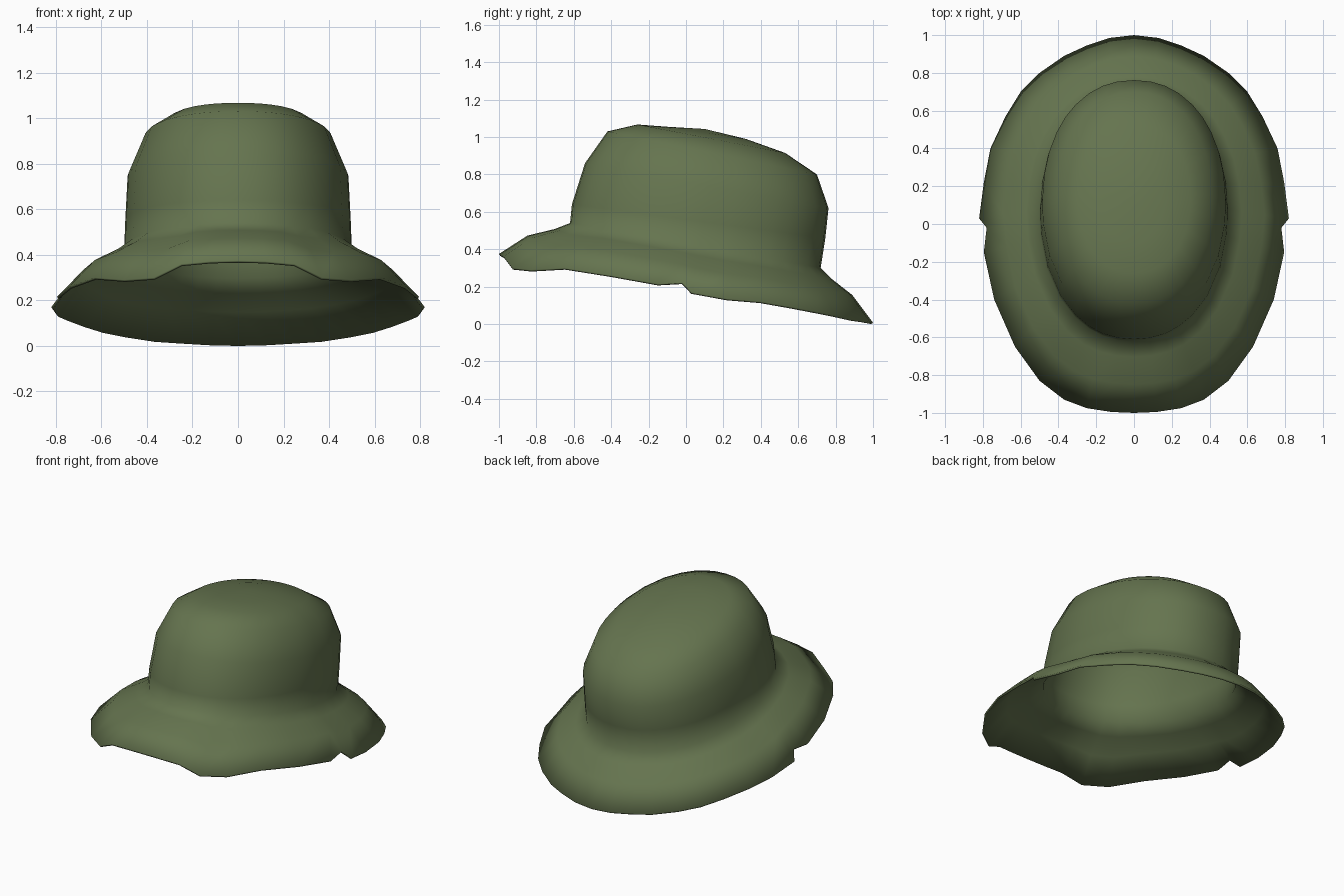
import bpy, bmesh, math

if "Cube" in bpy.data.objects:
    bpy.data.objects.remove(bpy.data.objects["Cube"])

# Half outline of the brim edge, front to back: x, y, z
RIM = [(0, -1, .375), (.12, -.995, .372), (.25, -.975, .36), (.37, -.93, .30),
       (.5, -.83, .29), (.63, -.65, .30), (.74, -.4, .26), (.795, -.15, .215),
       (.78, -.02, .222), (.82, .03, .17), (.795, .22, .135), (.76, .4, .12),
       (.68, .57, .09), (.6, .7, .065), (.5, .8, .045), (.37, .89, .025),
       (.25, .945, .017), (.13, .985, .01), (0, 1, .007)]
NOTCH = 8

# Crown rings: front y, front z, back y, back z, half width
CROWN = [(-.62, .54, .72, .30, .50),
         (-.61, .64, .745, .46, .495),
         (-.54, .86, .762, .62, .485),
         (-.42, 1.03, .70, .80, .41),
         (-.26, 1.067, .53, .915, .30),
         (-.10, 1.055, .32, .99, .16)]
TOP = (0, .10, 1.043)


def crown_point(ring, angle):
    """Point on a tilted rounded oval; angle 0 is the front."""
    yf, zf, yb, zb, w = ring
    s, c = math.sin(angle), -math.cos(angle)
    power = 2 / 2.15
    x = w * math.copysign(abs(s) ** power, s)
    t = .5 + .5 * math.copysign(abs(c) ** power, c)
    return (x, yf + (yb - yf) * t, zf + (zb - zf) * t)


def mirrored(half):
    return half + [(-x, y, z) for x, y, z in half[-2:0:-1]]


rim = mirrored(RIM)
# Brim guide without the side notches
guide_half = list(RIM)
guide_half[NOTCH] = (.808, -.04, .195)
guide = mirrored(guide_half)
angles = [math.atan2(x / .8, -y) for x, y, z in guide]

# Rings from brim edge to crown top
rings = [rim]
base = [crown_point(CROWN[0], a) for a in angles]
for t, bulge in ((.6, .032), (.22, .004)):
    ring = []
    for b, g in zip(base, guide):
        x, y, z = (p + (q - p) * t for p, q in zip(b, g))
        ring.append((x, y, z + bulge))
    rings.append(ring)
rings += [[crown_point(r, a) for a in angles] for r in CROWN]

bm = bmesh.new()
loops = [[bm.verts.new(p) for p in ring] for ring in rings]
n = len(rim)
for low, high in zip(loops, loops[1:]):
    for i in range(n):
        j = (i + 1) % n
        bm.faces.new((low[i], low[j], high[j], high[i]))
top = bm.verts.new(TOP)
for i in range(n):
    bm.faces.new((loops[-1][i], loops[-1][(i + 1) % n], top))
bm.normal_update()
for f in bm.faces:
    f.smooth = True

mesh = bpy.data.meshes.new("hat_shell")
bm.to_mesh(mesh)
bm.free()
hat = bpy.data.objects.new("hat_shell", mesh)
bpy.context.collection.objects.link(hat)

# Olive cloth
cloth = bpy.data.materials.new("olive_cloth")
cloth.diffuse_color = (.13, .175, .078, 1)
cloth.use_nodes = True
cloth.node_tree.nodes["Principled BSDF"].inputs["Base Color"].default_value = cloth.diffuse_color
mesh.materials.append(cloth)

# Thin cloth thickness, inwards
thick = hat.modifiers.new("thickness", 'SOLIDIFY')
thick.thickness = .012
thick.offset = -1
